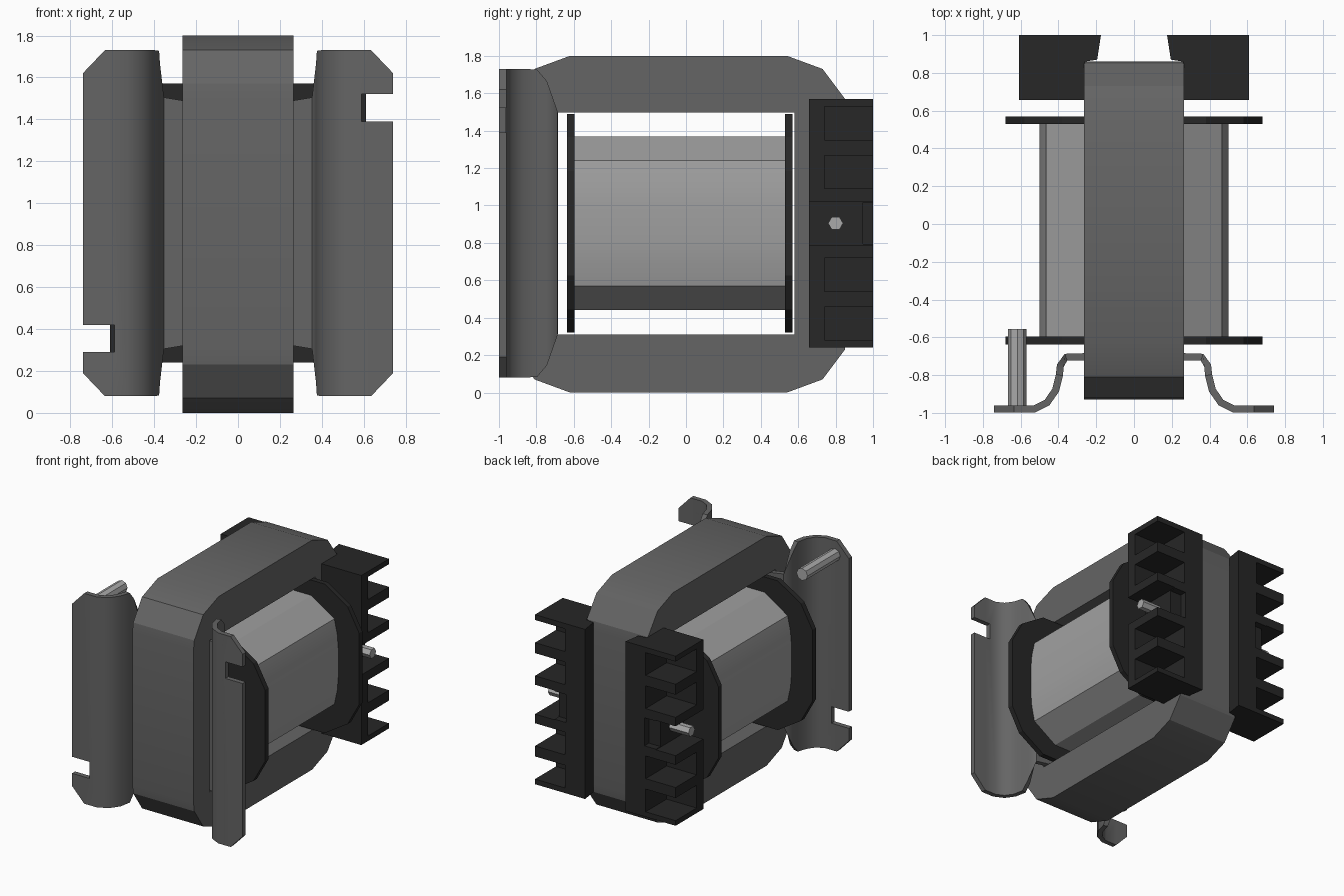
import bpy, bmesh, math
from mathutils import Vector

if "Cube" in bpy.data.objects:
    bpy.data.objects.remove(bpy.data.objects["Cube"])

ZC = 0.905  # mid height of the bobbin, bracket and terminal blocks


def material(name, v):
    m = bpy.data.materials.new(name)
    m.diffuse_color = (v, v, v, 1)
    m.use_nodes = True
    m.node_tree.nodes["Principled BSDF"].inputs["Base Color"].default_value = m.diffuse_color
    return m


STEEL = material("steel_grey", 0.13)
WIRE = material("winding_grey", 0.35)
PLASTIC = material("dark_plastic", 0.02)
METAL = material("pin_grey", 0.4)


def finish(name, bm, mat):
    bmesh.ops.recalc_face_normals(bm, faces=bm.faces)
    me = bpy.data.meshes.new(name)
    bm.to_mesh(me)
    bm.free()
    ob = bpy.data.objects.new(name, me)
    bpy.context.collection.objects.link(ob)
    if mat:
        me.materials.append(mat)
    return ob


def prism(name, pts, axis, a, b, mat=None):
    """Extrude a 2D outline along an axis from a to b."""
    put = {'x': lambda p, t: (t, p[0], p[1]),
           'y': lambda p, t: (p[0], t, p[1]),
           'z': lambda p, t: (p[0], p[1], t)}[axis]
    bm = bmesh.new()
    face = bm.faces.new([bm.verts.new(put(p, a)) for p in pts])
    out = bmesh.ops.extrude_face_region(bm, geom=[face])
    move = Vector(put((0, 0), b - a))
    bmesh.ops.translate(bm, vec=move, verts=[v for v in out['geom'] if isinstance(v, bmesh.types.BMVert)])
    return finish(name, bm, mat)


def cut(ob, x, y, z):
    """Remove a box from an object."""
    x = sorted(x)
    box = prism("cutter", [(x[0], y[0]), (x[1], y[0]), (x[1], y[1]), (x[0], y[1])], 'z', z[0], z[1])
    mod = ob.modifiers.new("cut", 'BOOLEAN')
    mod.operation, mod.solver, mod.object = 'DIFFERENCE', 'EXACT', box
    bpy.context.view_layer.objects.active = ob
    bpy.ops.object.modifier_apply(modifier=mod.name)
    bpy.data.objects.remove(box, do_unlink=True)


def smooth(ob, deg):
    bpy.ops.object.select_all(action='DESELECT')
    ob.select_set(True)
    bpy.context.view_layer.objects.active = ob
    bpy.ops.object.shade_smooth_by_angle(angle=math.radians(deg))


def four_way(quarter):
    """Complete an xz outline from its upper right quarter (x, height above ZC)."""
    right = quarter + [(x, -z) for x, z in reversed(quarter)]
    return [(x, ZC + z) for x, z in right + [(-x, z) for x, z in reversed(right)]]


# Laminated core: rounded frame with a window
top = [(0.86, 1.5), (0.85, 1.57), (0.73, 1.73), (0.54, 1.8),
       (-0.62, 1.8), (-0.81, 1.73), (-0.92, 1.57), (-0.93, 1.5)]
core = prism("core", top + [(y, 1.8 - z) for y, z in reversed(top)], 'x', -0.265, 0.265, STEEL)
cut(core, (-1, 1), (-0.73, 0.58), (0.31, 1.497))
smooth(core, 25)

# Winding and its two bobbin flanges
winding = prism("winding", four_way([(0.265, 0.465), (0.465, 0.335), (0.49, 0.22), (0.5, 0.1)]),
                'y', -0.6, 0.535, WIRE)
smooth(winding, 20)
flange = four_way([(0.38, 0.585), (0.58, 0.46), (0.68, 0.28)])
prism("front_flange", flange, 'y', -0.637, -0.595, PLASTIC)
prism("back_flange", flange, 'y', 0.53, 0.57, PLASTIC)

# Mounting brackets: bent strip given as (x, y, half height)
path = [(0.74, -0.98, 0.715), (0.635, -0.98, 0.825), (0.53, -0.98, 0.825), (0.46, -0.945, 0.825),
        (0.415, -0.88, 0.825), (0.395, -0.80, 0.822), (0.39, -0.75, 0.76),
        (0.36, -0.705, 0.6), (0.265, -0.703, 0.585), (0.2, -0.703, 0.585)]


def bracket(name, s, notch):
    bm = bmesh.new()
    rings = []
    for i, (x, y, h) in enumerate(path):
        p, q = path[max(i - 1, 0)], path[min(i + 1, len(path) - 1)]
        n = Vector((p[1] - q[1], q[0] - p[0])).normalized() * 0.019
        rings.append([bm.verts.new((s * (x + k * n.x), y + k * n.y, ZC + e * h))
                      for k, e in ((1, 1), (1, -1), (-1, -1), (-1, 1))])
    for a, b in zip(rings, rings[1:]):
        for j in range(4):
            bm.faces.new((a[j], a[j - 1], b[j - 1], b[j]))
    bm.faces.new(rings[0])
    bm.faces.new(rings[-1])
    ob = finish(name, bm, STEEL)
    cut(ob, (s * 0.59, s * 0.85), (-1.1, -0.85), notch)
    smooth(ob, 40)


bracket("left_bracket", -1, (0.29, 0.42))
bracket("right_bracket", 1, (1.39, 1.52))


def pin(name, cu, cv, r, sides, axis, a, b):
    pts = [(cu + r * math.cos(math.tau * i / sides), cv + r * math.sin(math.tau * i / sides))
           for i in range(sides)]
    prism(name, pts, axis, a, b, METAL)


# Locating pin on the left bracket
pin("locating_pin", -0.618, 1.62, 0.048, 8, 'y', -0.97, -0.555)

# Terminal blocks with open pockets, a stepped middle recess and a side pin
for side, s in (("left", -1), ("right", 1)):
    outline = [(0.26, 0.657), (0.61, 0.657), (0.61, 1), (0.175, 1), (0.195, 0.87), (0.26, 0.86)]
    block = prism(side + "_terminal_block", [(s * x, y) for x, y in outline], 'z', 0.24, 1.57, PLASTIC)
    for z0 in (0.28, 0.54, 1.09, 1.35):
        cut(block, (s * 0.35, s * 0.8), (0.74, 1.2), (z0, z0 + 0.178))
    cut(block, (s * 0.44, s * 0.8), (0.5, 1.2), (0.79, 1.02))
    cut(block, (s * 0.34, s * 0.8), (0.945, 1.2), (0.795, 1.015))
    pin(side + "_terminal_pin", 0.8, ZC, 0.04, 6, 'x', s * 0.43, s * 0.61)
